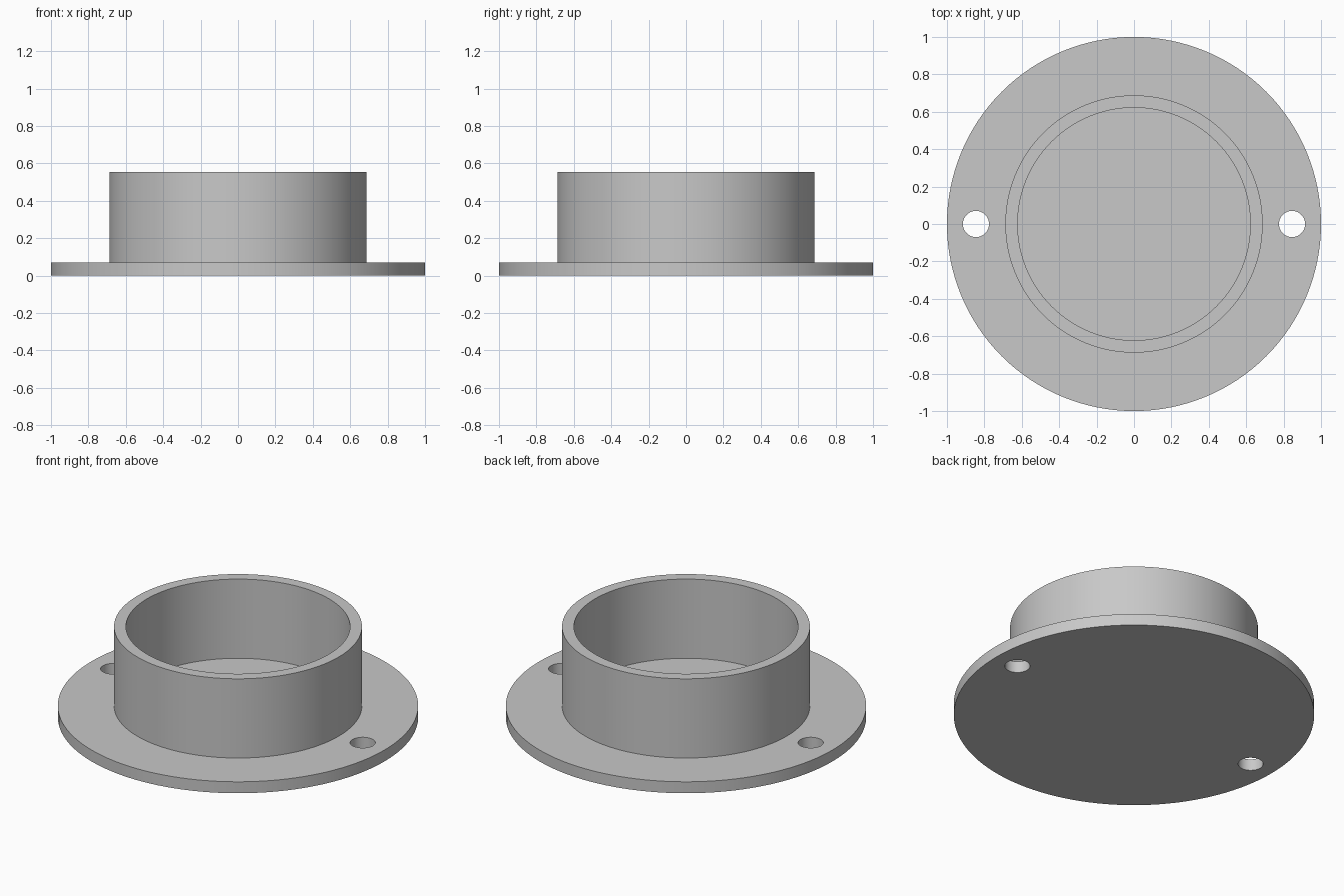
import bpy
import bmesh
from math import cos, sin, tau, radians

cube = bpy.data.objects.get("Cube")
if cube:
    bpy.data.objects.remove(cube, do_unlink=True)

SEGMENTS = 128
FLANGE_R, OUTER_R, INNER_R = 1.0, 0.688, 0.622
FLANGE_TOP, RIM_TOP = 0.07, 0.555
HOLE_X, HOLE_R = 0.845, 0.07

grey = bpy.data.materials.new("plain grey")
grey.use_nodes = True
colour = (0.58, 0.58, 0.58, 1)
grey.diffuse_color = colour
grey.node_tree.nodes["Principled BSDF"].inputs["Base Color"].default_value = colour


def turned_solid(name, profile, segments):
    """Revolve (radius, height) points and close both ends with flat caps."""
    bm = bmesh.new()
    rings = [[bm.verts.new((r * cos(tau * i / segments), r * sin(tau * i / segments), z))
              for i in range(segments)] for r, z in profile]
    for low, high in zip(rings, rings[1:]):
        for i in range(segments):
            j = (i + 1) % segments
            bm.faces.new((low[i], low[j], high[j], high[i]))
    bm.faces.new(rings[0][::-1])
    bm.faces.new(rings[-1])
    bmesh.ops.recalc_face_normals(bm, faces=bm.faces)
    mesh = bpy.data.meshes.new(name)
    bm.to_mesh(mesh)
    bm.free()
    mesh.materials.append(grey)
    obj = bpy.data.objects.new(name, mesh)
    bpy.context.collection.objects.link(obj)
    return obj


# Flange with an upright collar; the collar floor is level with the flange top
body = turned_solid("flanged_collar", [
    (FLANGE_R, 0), (FLANGE_R, FLANGE_TOP),
    (OUTER_R, FLANGE_TOP), (OUTER_R, RIM_TOP),
    (INNER_R, RIM_TOP), (INNER_R, FLANGE_TOP)], SEGMENTS)

bpy.ops.object.select_all(action="DESELECT")
body.select_set(True)
bpy.context.view_layer.objects.active = body

# Two mounting holes through the flange
for side, x in (("left", HOLE_X), ("right", -HOLE_X)):
    cutter = turned_solid(side + "_hole_cutter", [(HOLE_R, -0.1), (HOLE_R, 0.2)], 48)
    cutter.location.x = x
    cutter.hide_render = True
    cut = body.modifiers.new(side + "_hole", "BOOLEAN")
    cut.operation = "DIFFERENCE"
    cut.solver = "EXACT"
    cut.object = cutter
    bpy.context.view_layer.update()
    bpy.ops.object.modifier_apply(modifier=cut.name)
    bpy.data.objects.remove(cutter, do_unlink=True)

bpy.ops.object.shade_smooth_by_angle(angle=radians(30))
